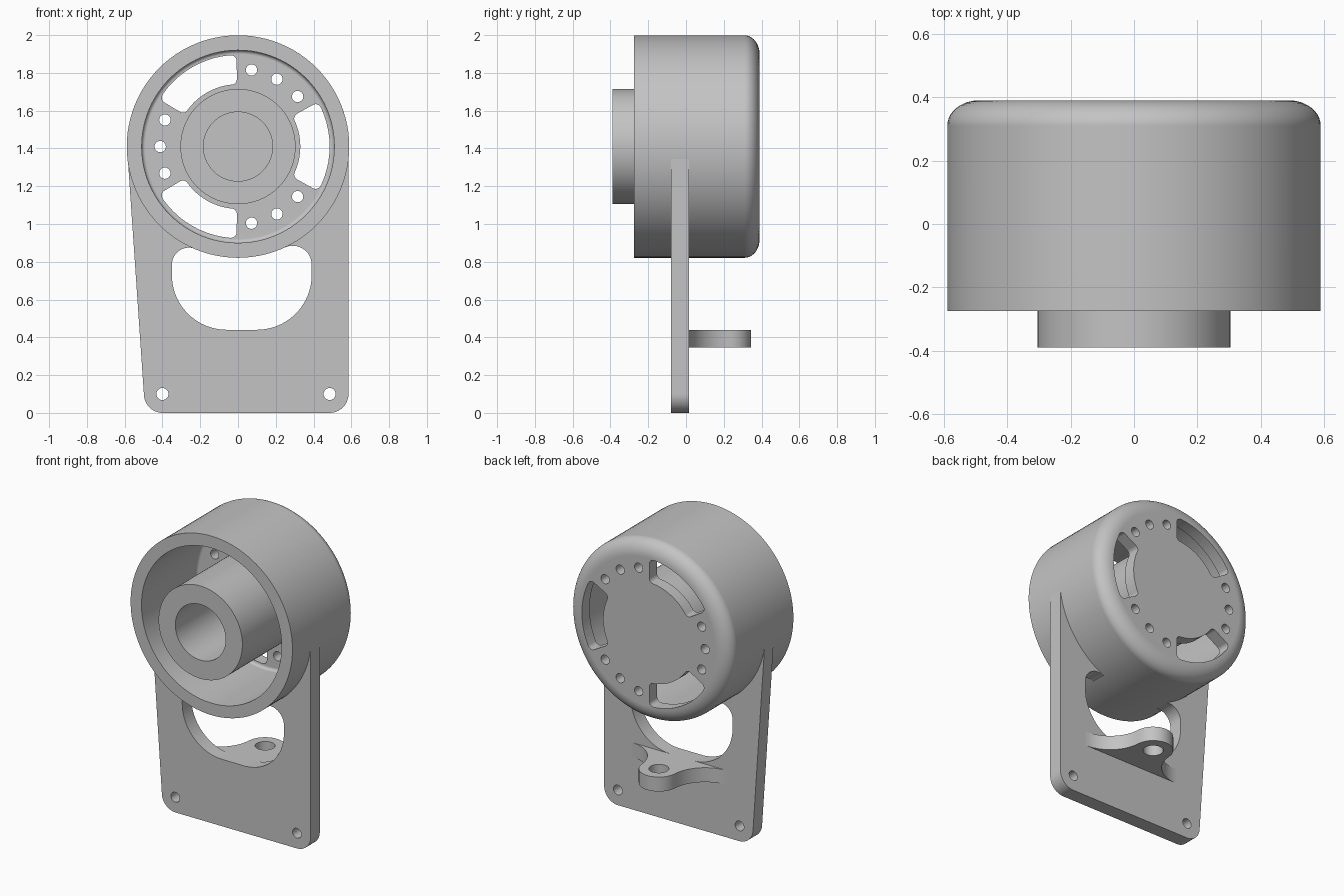
import bpy, bmesh
from math import sin, cos, pi, radians, atan2
from mathutils import Matrix, Vector

if "Cube" in bpy.data.objects:
    bpy.data.objects.remove(bpy.data.objects["Cube"])

AXIS_Z = 1.41          # height of the housing axis
OUTER_R = 0.589

grey = bpy.data.materials.new("light grey")
grey.use_nodes = True
colour = (0.55, 0.55, 0.55, 1)
grey.diffuse_color = colour
grey.node_tree.nodes["Principled BSDF"].inputs["Base Color"].default_value = colour


def arc(cx, cy, r, start, end, n=12):
    """Points along an arc, angles in degrees."""
    angles = [radians(start + (end - start) * i / n) for i in range(n + 1)]
    return [(cx + r * cos(a), cy + r * sin(a)) for a in angles]


def circle(cx, cy, r, n=32):
    return arc(cx, cy, r, 0, 360, n)[:-1]


def finish(bm, name):
    bmesh.ops.recalc_face_normals(bm, faces=bm.faces)
    mesh = bpy.data.meshes.new(name)
    bm.to_mesh(mesh)
    bm.free()
    mesh.materials.append(grey)
    obj = bpy.data.objects.new(name, mesh)
    bpy.context.collection.objects.link(obj)
    return obj


def prism(name, points, low, high, upright=True):
    """Extrude an outline along y (points are x, z) or along z (points are x, y)."""
    bm = bmesh.new()
    place = (lambda p: (p[0], low, p[1])) if upright else (lambda p: (p[0], p[1], low))
    face = bm.faces.new([bm.verts.new(place(p)) for p in points])
    moved = bmesh.ops.extrude_face_region(bm, geom=[face])["geom"]
    step = Vector((0, high - low, 0)) if upright else Vector((0, 0, high - low))
    bmesh.ops.translate(bm, vec=step, verts=[v for v in moved if isinstance(v, bmesh.types.BMVert)])
    return finish(bm, name)


def activate(obj):
    bpy.ops.object.select_all(action="DESELECT")
    obj.select_set(True)
    bpy.context.view_layer.objects.active = obj


def cut(obj, cutters):
    activate(obj)
    for cutter in cutters:
        mod = obj.modifiers.new("cut", "BOOLEAN")
        mod.operation, mod.solver, mod.object = "DIFFERENCE", "EXACT", cutter
        bpy.ops.object.modifier_apply(modifier=mod.name)
        bpy.data.objects.remove(cutter)


def smooth(obj):
    activate(obj)
    bpy.ops.object.shade_smooth_by_angle(angle=radians(30))
    mod = obj.modifiers.new("even shading", "WEIGHTED_NORMAL")
    mod.keep_sharp = True


# Housing: one turned profile (radius, y) with cavity, hub and blind bore
back_edge = [(0.489 + 0.1 * cos(a), 0.31 + 0.08 * sin(a))
             for a in [i * pi / 20 for i in range(11)]]
cavity_corner = arc(0.49, 0.29, 0.02, 0, 90, 5)
profile = ([(0, 0.39)] + back_edge[::-1] + [(OUTER_R, -0.275), (0.51, -0.275)]
           + cavity_corner
           + [(0.305, 0.31), (0.305, -0.39), (0.183, -0.39), (0.183, 0.31), (0, 0.31)])
bm = bmesh.new()
ring = [bm.verts.new((r, y, 0)) for r, y in profile]
edges = [bm.edges.new(pair) for pair in zip(ring, ring[1:])]
bmesh.ops.spin(bm, geom=ring + edges, cent=(0, 0, 0), axis=(0, 1, 0),
               angle=2 * pi, steps=96)
bmesh.ops.remove_doubles(bm, verts=bm.verts, dist=0.0001)
bmesh.ops.translate(bm, vec=(0, 0, AXIS_Z), verts=bm.verts)
housing = finish(bm, "housing")


# Vent slots and small holes through the back wall
def slot_outline(centre, inner=0.33, outer=0.485, half=0.208, corner=0.03):
    u, low, high = half - corner, inner + corner, outer - corner
    steps = [u * (i / 5 - 1) for i in range(1, 10)]
    flat = (arc(u, high, corner, 0, 90, 6) + [(s, outer) for s in steps[::-1]]
            + arc(-u, high, corner, 90, 180, 6) + arc(-u, low, corner, 180, 270, 6)
            + [(s, inner) for s in steps] + arc(u, low, corner, 270, 360, 6))
    return [(r * cos(centre + s / 0.41), AXIS_Z + r * sin(centre + s / 0.41))
            for s, r in flat]


cutters = []
for third in range(3):
    turn = radians(120 * third)
    cutters.append(prism("slot_cutter", slot_outline(turn), 0.2, 0.5))
    for offset in (40, 60, 80):
        a = turn + radians(offset)
        centre = (0.412 * cos(a), AXIS_Z + 0.412 * sin(a))
        cutters.append(prism("vent_cutter", circle(*centre, 0.03, 24), 0.2, 0.5))
cut(housing, cutters)
smooth(housing)

# Mounting plate: tapered outline with rounded feet, window and screw holes
outline = (arc(-0.398, 0.1, 0.1, 184, 270) + arc(0.485, 0.1, 0.1, 270, 360)
           + [(0.585, 1.4), (-0.585, 1.37)])
plate = prism("mounting_plate", outline, -0.08, 0.015)
window = (arc(-0.06, 0.73, 0.29, 180, 270, 20) + arc(0.1, 0.73, 0.29, 270, 360, 20)
          + arc(0.29, 0.785, 0.1, 0, 115) + arc(-0.26, 0.785, 0.09, 65, 180))
cut(plate, [prism("window_cutter", window, -0.2, 0.2),
            prism("bore_cutter", circle(0, AXIS_Z, 0.55, 96), -0.2, 0.2)]
    + [prism("screw_cutter", circle(x, 0.1, 0.032), -0.2, 0.2) for x in (-0.4, 0.485)])
smooth(plate)

# Rear lug: round eye blended into the plate by concave fillets
eye_x, eye_y, eye_r, plate_y = 0.04, 0.225, 0.12, 0.015
spread, fillet = 0.35, 0.23
lean = atan2(plate_y + fillet - eye_y, spread) * 180 / pi
right_side = arc(eye_x + spread, plate_y + fillet, fillet, 270, 180 + lean, 16)
left_side = [(2 * eye_x - x, y) for x, y in right_side[::-1]]
tip = arc(eye_x, eye_y, eye_r, lean, 180 - lean, 24)[1:-1]
root = [(eye_x - spread, plate_y - 0.03), (eye_x + spread, plate_y - 0.03)]
lug = prism("rear_lug", right_side + tip + left_side + root, 0.345, 0.44, upright=False)
cut(lug, [prism("eye_cutter", circle(eye_x, eye_y, 0.06), 0.2, 0.6, upright=False)])
smooth(lug)
